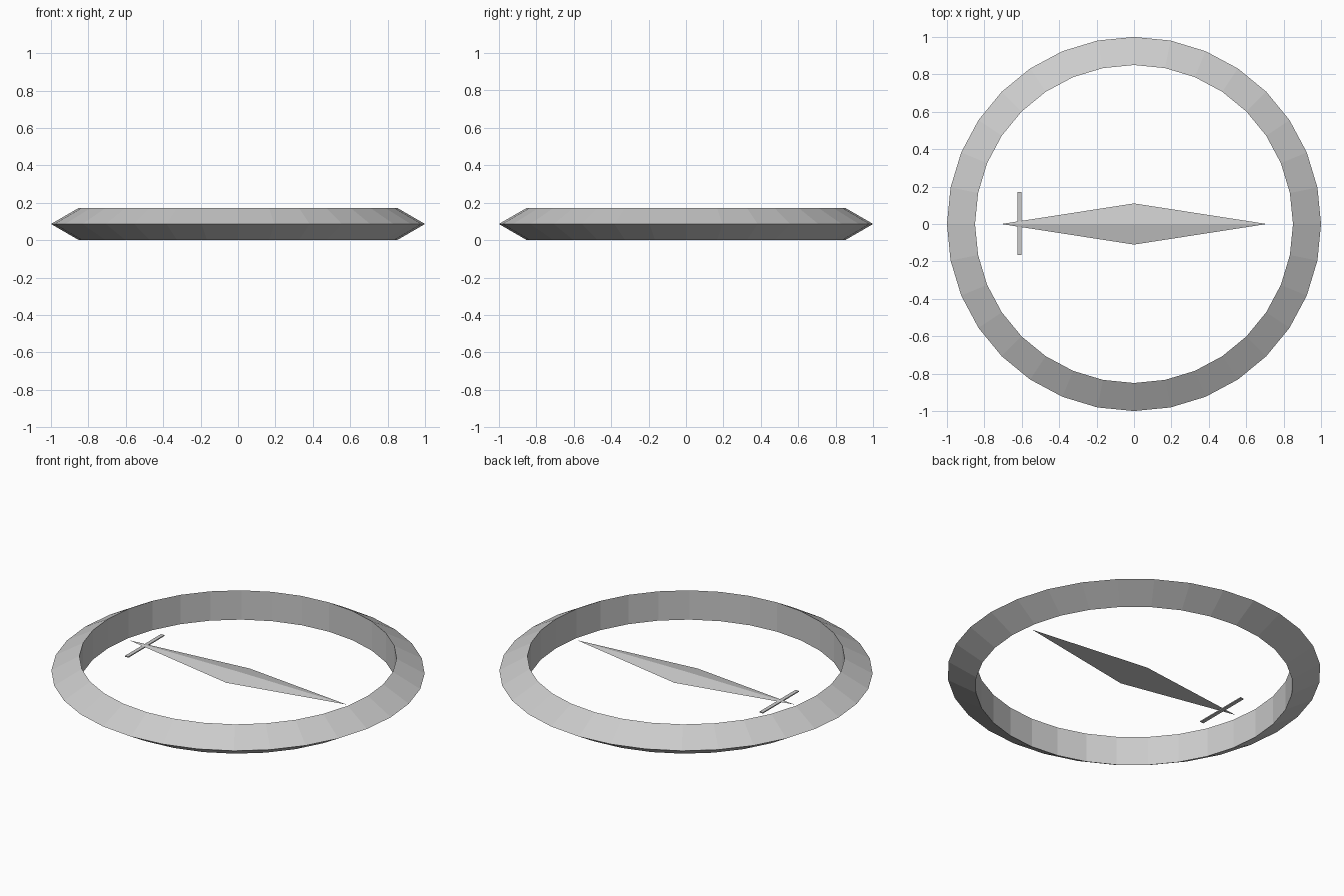
import bpy
import bmesh

if "Cube" in bpy.data.objects:
    bpy.data.objects.remove(bpy.data.objects["Cube"])

RING_Z = 0.0866

# Bevelled ring: a torus with a three-sided section, flat wall facing inward
bpy.ops.mesh.primitive_torus_add(major_radius=0.9, minor_radius=0.1,
                                 major_segments=32, minor_segments=3,
                                 location=(0, 0, RING_Z))
ring = bpy.context.object
ring.name = "ring"
for p in ring.data.polygons:
    p.use_smooth = False

# Needle: long rhombus with a low ridge running from tip to tip
bm = bmesh.new()
for co in ((-0.71, 0, 0.084), (0.71, 0, 0.084),
           (0, -0.11, 0.065), (0, 0.11, 0.065), (0, 0, 0.089)):
    bm.verts.new(co)
bmesh.ops.convex_hull(bm, input=bm.verts)
bmesh.ops.recalc_face_normals(bm, faces=bm.faces)
mesh = bpy.data.meshes.new("needle")
bm.to_mesh(mesh)
bm.free()
needle = bpy.data.objects.new("needle", mesh)
bpy.context.collection.objects.link(needle)

# Thin cross bar near the tail of the needle
bpy.ops.mesh.primitive_cube_add(size=1, location=(-0.612, 0.003, 0.076))
bar = bpy.context.object
bar.name = "cross_bar"
bar.scale = (0.022, 0.335, 0.006)
bpy.ops.object.transform_apply(location=False, rotation=False, scale=True)
